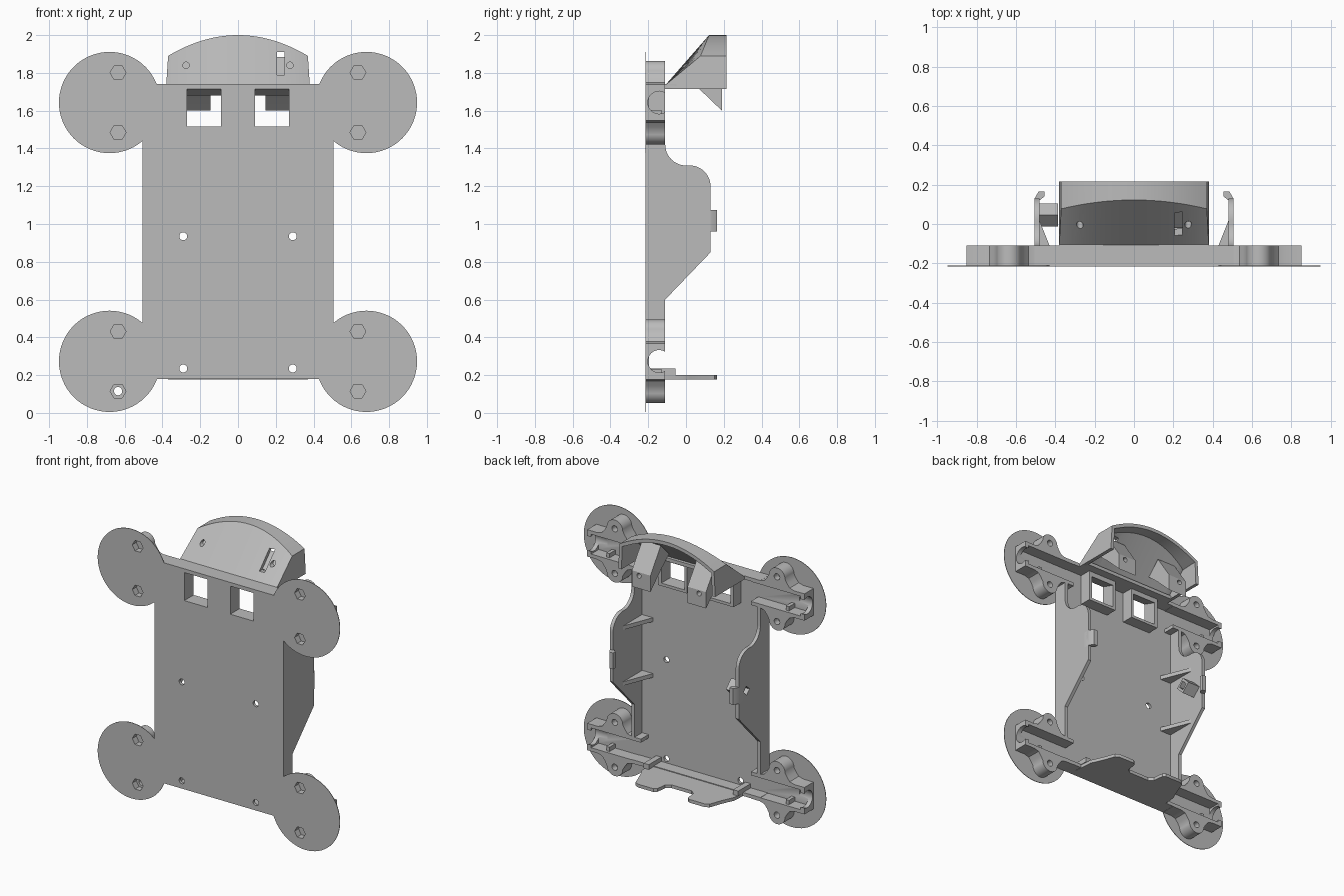
import bpy, bmesh
from math import sin, cos, pi, radians

old = bpy.data.objects.get("Cube")
if old:
    bpy.data.objects.remove(old, do_unlink=True)

grey = bpy.data.materials.new("plain grey")
grey.use_nodes = True
grey.diffuse_color = (0.5, 0.5, 0.5, 1)
grey.node_tree.nodes["Principled BSDF"].inputs["Base Color"].default_value = (0.5, 0.5, 0.5, 1)

FRONT, RIM, FLOOR = -0.215, -0.11, -0.195
TOP, BOTTOM, HALF = 1.74, 0.18, 0.505


def finish(name, bm):
    bmesh.ops.recalc_face_normals(bm, faces=bm.faces)
    mesh = bpy.data.meshes.new(name)
    bm.to_mesh(mesh)
    bm.free()
    mesh.materials.append(grey)
    obj = bpy.data.objects.new(name, mesh)
    bpy.context.collection.objects.link(obj)
    return obj


def prism(name, pts, axis, a, b):
    """Extrude a 2D outline along an axis from a to b."""
    place = {"x": lambda p, t: (t, p[0], p[1]),
             "y": lambda p, t: (p[0], t, p[1]),
             "z": lambda p, t: (p[0], p[1], t)}[axis]
    bm = bmesh.new()
    lo = [bm.verts.new(place(p, a)) for p in pts]
    hi = [bm.verts.new(place(p, b)) for p in pts]
    bm.faces.new(lo)
    bm.faces.new(hi)
    for i in range(len(pts)):
        j = (i + 1) % len(pts)
        bm.faces.new((lo[i], lo[j], hi[j], hi[i]))
    return finish(name, bm)


def box(name, x0, x1, y0, y1, z0, z1):
    return prism(name, [(x0, z0), (x1, z0), (x1, z1), (x0, z1)], "y", y0, y1)


def arc(cx, cy, r, a0, a1, n):
    return [(cx + r * cos(radians(a0 + (a1 - a0) * i / n)),
             cy + r * sin(radians(a0 + (a1 - a0) * i / n))) for i in range(n + 1)]


def rod(cx, cz, r, y0, y1, n=24):
    return prism("cutter", arc(cx, cz, r, 0, 360, n)[:-1], "y", y0, y1)


def activate(obj):
    bpy.ops.object.select_all(action="DESELECT")
    obj.select_set(True)
    bpy.context.view_layer.objects.active = obj


def cut(obj, cutters):
    activate(obj)
    for c in cutters:
        c.hide_render = True
        mod = obj.modifiers.new("cut", "BOOLEAN")
        mod.operation, mod.solver, mod.object = "DIFFERENCE", "EXACT", c
        bpy.ops.object.modifier_apply(modifier=mod.name)
        bpy.data.objects.remove(c, do_unlink=True)


def window(s):
    pts = [(-0.25, 1.515), (-0.08, 1.515), (-0.08, 1.67), (-0.25, 1.725)]
    return prism("cutter", pts, "x", s * 0.09, s * 0.27)


# Main plate with screw holes and two windows
plate = box("main_plate", -HALF, HALF, FRONT, FLOOR, BOTTOM, TOP)
cut(plate, [rod(s * 0.29, z, 0.021, -0.3, 0) for s in (-1, 1) for z in (0.235, 0.935)]
    + [window(-1), window(1)])
for s in (-1, 1):
    frame = box("window_frame", s * 0.07, s * 0.295, FLOOR, RIM, 1.495, 1.735)
    cut(frame, [window(s)])

# Cross walls at the top and bottom edges
box("bottom_wall", -HALF, HALF, FLOOR, RIM, BOTTOM, 0.205)
box("top_wall", -HALF, HALF, FLOOR, RIM, 1.715, TOP)

# Corner mounts: thin disc, lobed block, channel and screw recesses
side = [(0.43, 0.095), (0.5, 0.095), (0.535, 0.105), (0.555, 0.13)]
side += arc(0.635, 0.158, 0.063, 180, 0, 16)
side += [(0.715, 0.13), (0.735, 0.105), (0.77, 0.095), (0.85, 0.095)]
outline = side + [(u, -v) for u, v in reversed(side)]
for s in (-1, 1):
    for zc in (0.273, 1.643):
        disc = prism("corner_disc", arc(s * 0.68, zc, 0.268, 0, 360, 64)[:-1],
                     "y", FRONT, FRONT + 0.004)
        mount = prism("corner_mount", [(s * u, zc + v) for u, v in outline], "y", FRONT, RIM)
        channel = box("cutter", s * 0.4, s * 0.82, FLOOR, 0, zc - 0.07, zc + 0.07)
        bore = prism("cutter", arc(-0.142, zc, 0.06, 0, 360, 24)[:-1], "x", s * 0.75, s * 0.9)
        slot = box("cutter", s * 0.75, s * 0.9, -0.14, 0, zc - 0.045, zc + 0.045)
        cuts = [channel, bore, slot]
        for v in (-0.158, 0.158):
            through = s < 0 and zc < 1 and v < 0
            for part in (disc, mount):
                recess = rod(s * 0.635, zc + v, 0.042, -0.3, -0.17, 6)
                if part is disc:
                    cut(disc, [recess])
                else:
                    cuts.append(recess)
            cuts.append(rod(s * 0.635, zc + v, 0.022, -0.2 if through else -0.155, 0))
        cut(mount, cuts)
        box("channel_stud", s * 0.69, s * 0.715, FLOOR, -0.13, zc - 0.07, zc - 0.04)

# Side walls with gussets and clips
wall = [(FRONT, 0.365), (RIM, 0.365), (RIM, 0.6), (0.13, 0.85)]
wall += arc(0.02, 1.2, 0.11, 0, 90, 12) + arc(0, 1.42, 0.11, -90, -180, 12)
wall += [(RIM, 1.55), (FRONT, 1.55)]
hook = [(0.505, 0.08), (0.505, 0.13), (0.485, 0.165), (0.455, 0.165), (0.455, 0.14), (0.48, 0.12)]
for s in (-1, 1):
    panel = prism("side_wall", wall, "x", s * 0.48, s * HALF)
    if s < 0:
        cut(panel, [prism("cutter", arc(0.045, 1.02, 0.033, 0, 360, 4)[:-1], "x", -0.6, -0.4)])
    prism("wall_clip", [(s * x, y) for x, y in hook], "z", 0.96, 1.075)
    for z in (0.795, 1.19):
        prism("wall_gusset", [(s * 0.395, FLOOR), (s * 0.485, FLOOR), (s * 0.485, 0.03)],
              "z", z - 0.014, z + 0.014)
    box("cable_block", s * 0.33, s * 0.37, FLOOR, -0.055, 0.2, 0.235)

# Diamond-shaped guide on one wall
guide = prism("diamond_guide", arc(0.045, 1.02, 0.058, 0, 360, 4)[:-1], "x", -0.485, -0.385)
cut(guide, [prism("cutter", arc(0.045, 1.02, 0.033, 0, 360, 4)[:-1], "x", -0.6, -0.3)])

# Bottom shelf with two rounded tongues
half_shelf = [(0.0, 0.05), (0.08, 0.05), (0.11, 0.075), (0.12, 0.15), (0.14, 0.165), (0.26, 0.165),
              (0.29, 0.15), (0.315, 0.08), (0.34, 0.02), (0.36, -0.02), (0.37, RIM - 0.05)]
prism("bottom_shelf", half_shelf + [(-x, y) for x, y in reversed(half_shelf[1:])],
      "z", 0.177, 0.2)

# Hood: ruled sloping front, arched roof and two cheeks
N, W = 24, 0.37
bm = bmesh.new()
rows = []
for i in range(N + 1):
    t = 2 * i / N - 1
    z = 2 - 0.11 * t * t
    foot = bm.verts.new((0.38 * t, RIM, TOP - 0.005))
    brow = bm.verts.new((W * t, 0.122 - 0.045 * t * t, z))
    back = bm.verts.new((W * t, 0.215, z))
    rows.append((foot, brow, back))
for a, b in zip(rows, rows[1:]):
    for k in (0, 1):
        bm.faces.new((a[k], b[k], b[k + 1], a[k + 1]))
for s, row in ((-1, rows[0]), (1, rows[-1])):
    heel = bm.verts.new((s * 0.38, 0.215, 1.715))
    toe = bm.verts.new((s * 0.38, -0.07, 1.715))
    bm.faces.new((row[0], row[1], row[2], heel, toe))
hood = finish("hood", bm)
activate(hood)
solid = hood.modifiers.new("thickness", "SOLIDIFY")
solid.thickness, solid.offset = 0.025, -1
bpy.ops.object.modifier_apply(modifier=solid.name)
cut(hood, [box("cutter", 0.207, 0.247, -0.3, 0.15, 1.79, 1.91)]
    + [rod(s * 0.275, 1.84, 0.017, -0.3, 0.15) for s in (-1, 1)])
box("hood_lip", -0.38, 0.38, RIM - 0.01, -0.05, 1.715, TOP)

# Wedge brackets under the hood
wedge = [(-0.02, 1.79), (0.07, 1.715), (0.19, 1.6), (0.19, 1.715), (0.075, 1.885)]
for s in (-1, 1):
    bracket = prism("hood_bracket", wedge, "x", s * 0.145, s * 0.29)
    cut(bracket, [rod(s * 0.235, 1.69, 0.017, 0.12, 0.3)])

# Smooth the curved surfaces, keep hard edges
for obj in bpy.context.scene.objects:
    if obj.type == "MESH" and obj.data.materials and obj.data.materials[0] == grey:
        activate(obj)
        bpy.ops.object.shade_smooth_by_angle(angle=radians(30))
